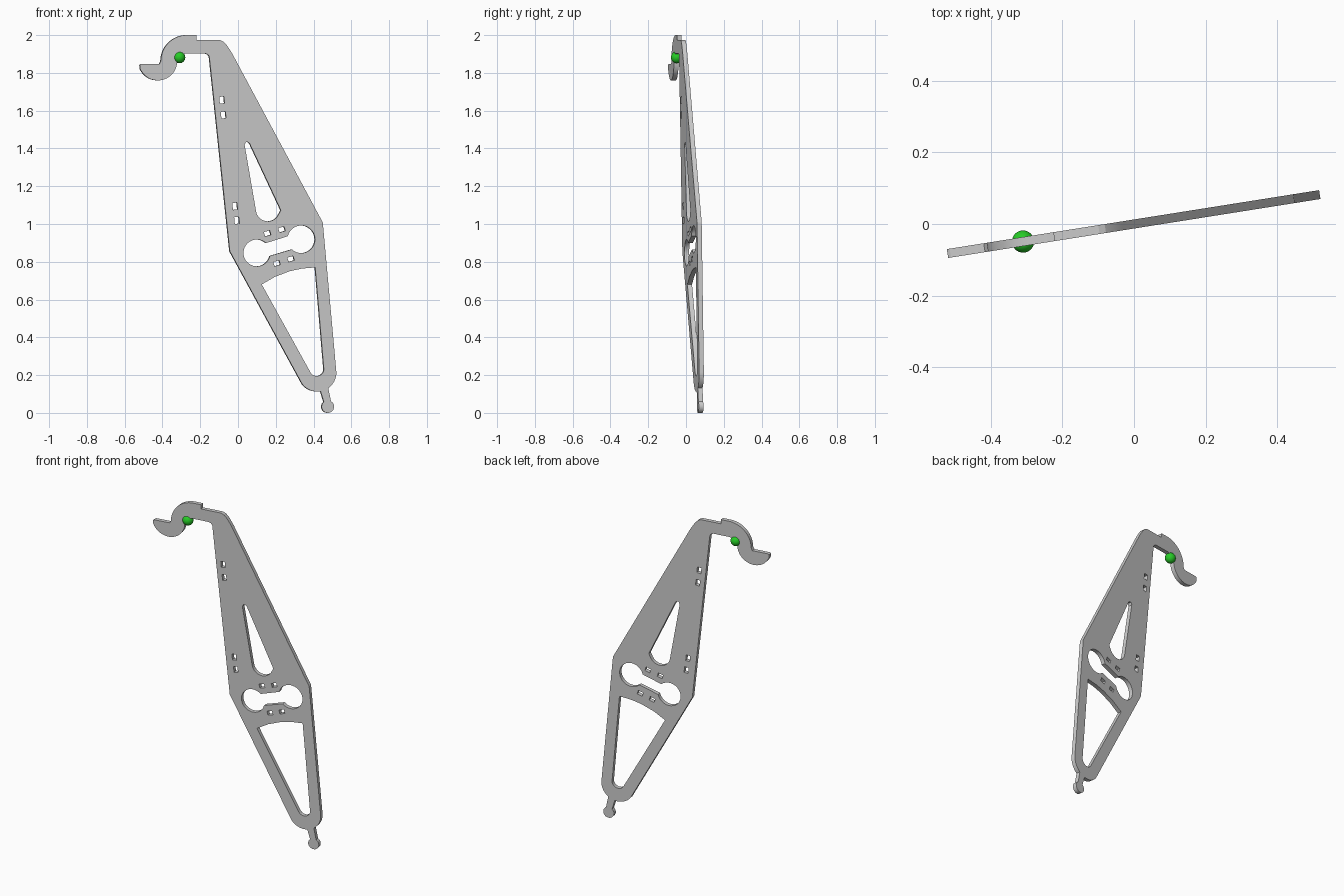
import bpy
from math import cos, sin, radians

if "Cube" in bpy.data.objects:
    bpy.data.objects.remove(bpy.data.objects["Cube"])

TURN = radians(9)
THICK = 0.025


def arc(cx, cz, r, a0, a1, n=12):
    """Points on a circle between two angles in degrees."""
    return [(cx + r * cos(radians(a0 + (a1 - a0) * i / n)),
             cz + r * sin(radians(a0 + (a1 - a0) * i / n))) for i in range(n + 1)]


def slot(cx, cz, w, h, tilt):
    """Small tilted rectangular hole."""
    c, s = cos(radians(tilt)), sin(radians(tilt))
    return [(cx + c * x - s * z, cz + s * x + c * z)
            for x, z in ((-w/2, -h/2), (w/2, -h/2), (w/2, h/2), (-w/2, h/2))]


# Outer contour: rounded foot, left edge, hook, right edge
outline = (
    arc(0.418, 0.214, 0.101, 0, -55)
    + arc(0.474, 0.033, 0.033, 60, -230, 24)
    + arc(0.418, 0.214, 0.101, -80, -142, 8)
    + [(-0.045, 0.856), (-0.151, 1.862), (-0.154, 1.887), (-0.162, 1.898), (-0.177, 1.903)]
    + arc(-0.272, 1.860, 0.043, 90, 170)
    + arc(-0.426, 1.862, 0.102, 0, -157, 20)
    + [(-0.521, 1.842), (-0.513, 1.847), (-0.418, 1.847)]
    + arc(-0.272, 1.862, 0.138, 180, 90, 16)
    + [(-0.222, 2.0), (-0.222, 1.974), (-0.098, 1.974), (-0.08, 1.966),
       (-0.06, 1.945), (-0.034, 1.905), (0.447, 1.008)])

# Large openings
upper_window = ([(0.225, 1.073), (0.06, 1.426), (0.05, 1.434), (0.04, 1.434), (0.033, 1.42)]
                + arc(0.156, 1.077, 0.063, 190, 330))
dumbbell = arc(0.098, 0.847, 0.071, 47, 347, 28) + arc(0.333, 0.919, 0.073, -133, 167, 28)
lower_window = ([(0.124, 0.68), (0.193, 0.72), (0.272, 0.75), (0.336, 0.764), (0.407, 0.77)]
                + arc(0.415, 0.233, 0.038, -5, -150))

# Small slots beside the dumbbell and along the left edge
slots = [slot(x, z, 0.032, 0.024, 17) for x, z in
         ((0.154, 0.95), (0.23, 0.971), (0.204, 0.792), (0.278, 0.815))]
slots += [slot(x, z, 0.025, 0.036, 6) for x, z in
          ((-0.087, 1.656), (-0.079, 1.577), (-0.018, 1.094), (-0.008, 1.019))]

# Flat plate: filled curve with holes, extruded and turned
curve = bpy.data.curves.new("hanger_plate", 'CURVE')
curve.dimensions = '2D'
curve.fill_mode = 'BOTH'
curve.extrude = THICK / 2
for loop in [outline, upper_window, dumbbell, lower_window] + slots:
    sp = curve.splines.new('POLY')
    sp.points.add(len(loop) - 1)
    for p, (x, z) in zip(sp.points, loop):
        p.co = (x / cos(TURN), z, 0, 1)
    sp.use_cyclic_u = True
plate = bpy.data.objects.new("hanger_plate", curve)
plate.rotation_euler = (radians(90), 0, TURN)
bpy.context.collection.objects.link(plate)
bpy.context.view_layer.objects.active = plate
plate.select_set(True)
bpy.ops.object.convert(target='MESH')
bpy.ops.object.shade_smooth_by_angle(angle=radians(20))

# Green ball in the hook
bpy.ops.mesh.primitive_uv_sphere_add(segments=32, ring_count=16, radius=0.031,
                                     location=(-0.31, -0.049, 1.882))
ball = bpy.context.object
ball.name = "hook_ball"
bpy.ops.object.shade_smooth()
green = bpy.data.materials.new("green")
green.diffuse_color = (0.02, 0.6, 0.02, 1)
green.use_nodes = True
green.node_tree.nodes["Principled BSDF"].inputs["Base Color"].default_value = green.diffuse_color
ball.data.materials.append(green)
